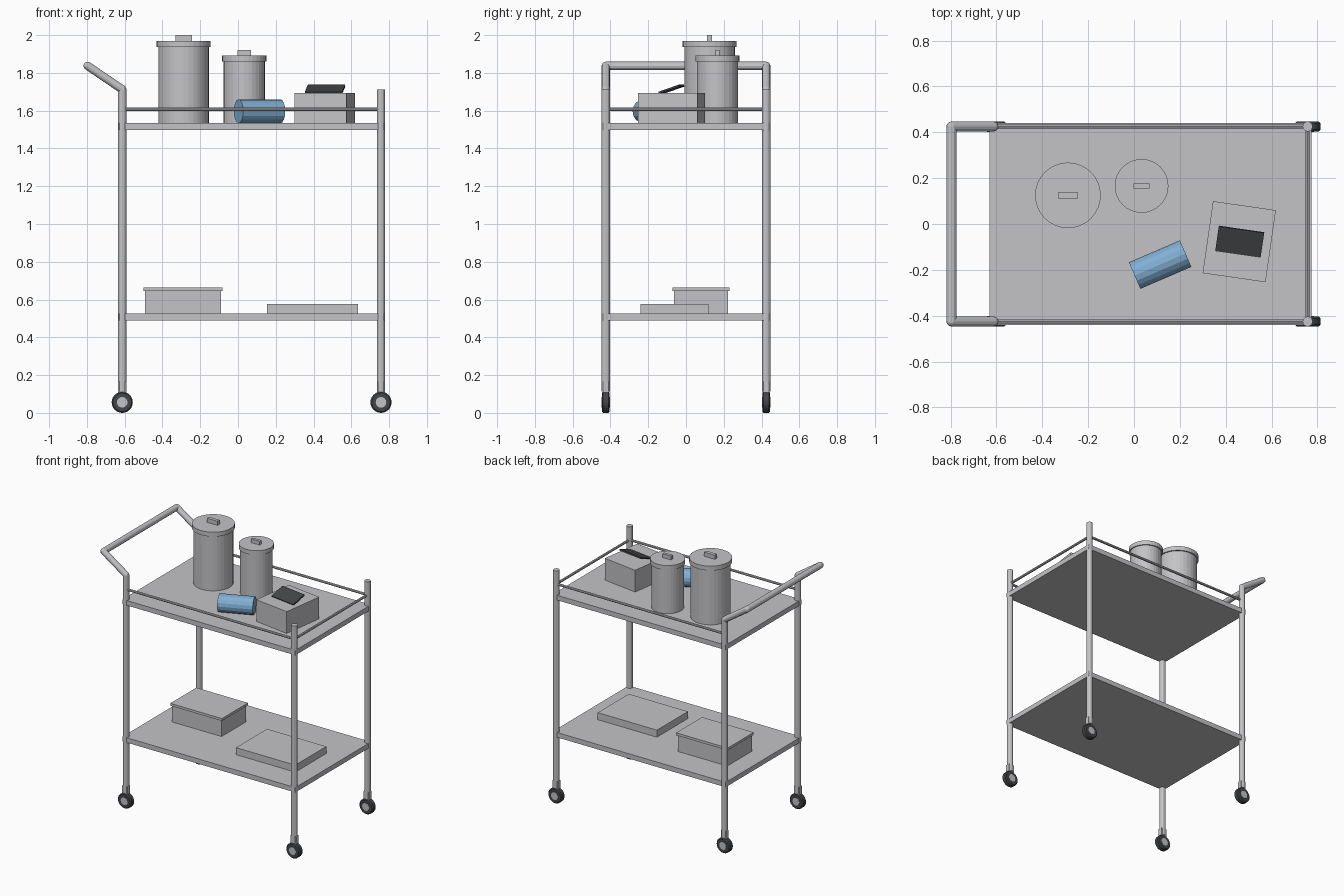
import bpy
import bmesh
from math import radians
from mathutils import Vector, Matrix

cube = bpy.data.objects.get("Cube")
if cube:
    bpy.data.objects.remove(cube, do_unlink=True)


def material(name, r, g, b):
    m = bpy.data.materials.new(name)
    m.use_nodes = True
    m.diffuse_color = (r, g, b, 1)
    bsdf = next(n for n in m.node_tree.nodes if n.type == 'BSDF_PRINCIPLED')
    bsdf.inputs["Base Color"].default_value = (r, g, b, 1)
    return m


GREY = material("light grey", 0.55, 0.55, 0.57)
DARK = material("dark rubber", 0.055, 0.06, 0.065)
BLUE = material("soft blue", 0.22, 0.43, 0.66)


def finish(name, bm, mat):
    mesh = bpy.data.meshes.new(name)
    bm.to_mesh(mesh)
    bm.free()
    mesh.materials.append(mat)
    obj = bpy.data.objects.new(name, mesh)
    bpy.context.scene.collection.objects.link(obj)
    return obj


def box(name, centre, size, mat=GREY, turn=0, tilt=0):
    bm = bmesh.new()
    bmesh.ops.create_cube(bm, size=1)
    bmesh.ops.scale(bm, vec=size, verts=bm.verts)
    obj = finish(name, bm, mat)
    obj.location = centre
    obj.rotation_euler = (radians(tilt), 0, radians(turn))
    return obj


def rod(name, a, b, radius, mat=GREY, sides=12):
    a, b = Vector(a), Vector(b)
    axis = b - a
    spin = axis.to_track_quat('Z', 'Y').to_matrix().to_4x4()
    bm = bmesh.new()
    bmesh.ops.create_cone(bm, cap_ends=True, segments=sides, radius1=radius,
                          radius2=radius, depth=axis.length,
                          matrix=Matrix.Translation((a + b) / 2) @ spin)
    return finish(name, bm, mat)


def ball(name, centre, radius):
    bm = bmesh.new()
    bmesh.ops.create_uvsphere(bm, u_segments=12, v_segments=8, radius=radius,
                              matrix=Matrix.Translation(centre))
    return finish(name, bm, GREY)


LEFT_X, RIGHT_X, SIDE_Y = -0.613, 0.757, 0.425
TUBE, LEG_TOP, RAIL_Z = 0.022, 1.713, 1.608
GRIP_X, GRIP_Z = -0.796, 1.837
UPPER, LOWER = 1.534, 0.525

# Shelves
for name, top in (("upper_shelf", UPPER), ("lower_shelf", LOWER)):
    box(name, (0.072, 0, top - 0.018), (1.405, 0.88, 0.036))

# Legs and casters
for x in (LEFT_X, RIGHT_X):
    for y in (-SIDE_Y, SIDE_Y):
        rod("leg", (x, y, 0.113), (x, y, LEG_TOP), TUBE)
        box("caster_bracket", (x, y, 0.135), (0.043, 0.03, 0.06))
        tyre = rod("tyre", (x, y - 0.021, 0.056), (x, y + 0.021, 0.056), 0.056, DARK, 24)
        bevel = tyre.modifiers.new("soft_edge", 'BEVEL')
        bevel.width = 0.007
        bevel.limit_method = 'ANGLE'
        rod("wheel_hub", (x, y - 0.023, 0.056), (x, y + 0.023, 0.056), 0.028, GREY, 24)

# Guard rails on three sides
for y in (-SIDE_Y, SIDE_Y):
    rod("side_rail", (LEFT_X, y, RAIL_Z), (RIGHT_X, y, RAIL_Z), 0.009, sides=8)
rod("end_rail", (RIGHT_X, -SIDE_Y, RAIL_Z), (RIGHT_X, SIDE_Y, RAIL_Z), 0.009, sides=8)

# Push handle
for y in (-SIDE_Y, SIDE_Y):
    rod("handle_arm", (LEFT_X, y, LEG_TOP), (GRIP_X, y, GRIP_Z), TUBE)
    ball("handle_corner", (GRIP_X, y, GRIP_Z), TUBE)
    ball("handle_base_joint", (LEFT_X, y, LEG_TOP), TUBE)
rod("handle_grip", (GRIP_X, -SIDE_Y, GRIP_Z), (GRIP_X, SIDE_Y, GRIP_Z), TUBE)


# Lidded canisters
def canister(prefix, x, y, radius, lid_radius, lid_z, lid_top, knob_size):
    rod(prefix + "_body", (x, y, UPPER), (x, y, lid_z), radius, sides=32)
    rod(prefix + "_lid", (x, y, lid_z), (x, y, lid_top), lid_radius, sides=32)
    box(prefix + "_knob", (x, y, lid_top + knob_size[2] / 2), knob_size)


canister("large_canister", -0.288, 0.125, 0.134, 0.143, 1.937, 1.97, (0.087, 0.026, 0.03))
canister("small_canister", 0.033, 0.166, 0.109, 0.117, 1.86, 1.892, (0.07, 0.021, 0.028))

# Blue roll lying on the upper shelf
centre = Vector((0.114, -0.177, UPPER + 0.063))
half = Matrix.Rotation(radians(23.3), 3, 'Z') @ Vector((0.121, 0, 0))
rod("blue_roll", centre - half, centre + half, 0.063, BLUE, 16)

# Dispenser box with a tilted dark flap
box("dispenser_box", (0.459, -0.077, UPPER + 0.08), (0.277, 0.317, 0.16), turn=-8.2)
box("dispenser_flap", (0.461, -0.077, 1.714), (0.2, 0.115, 0.01), DARK, turn=-8.2, tilt=19)

# Storage box and flat tray on the lower shelf
box("storage_box", (-0.291, 0.08, LOWER + 0.06), (0.402, 0.285, 0.12))
box("storage_box_lid", (-0.291, 0.08, 0.654), (0.42, 0.302, 0.018))
box("flat_tray", (0.394, -0.061, LOWER + 0.026), (0.482, 0.36, 0.052))
